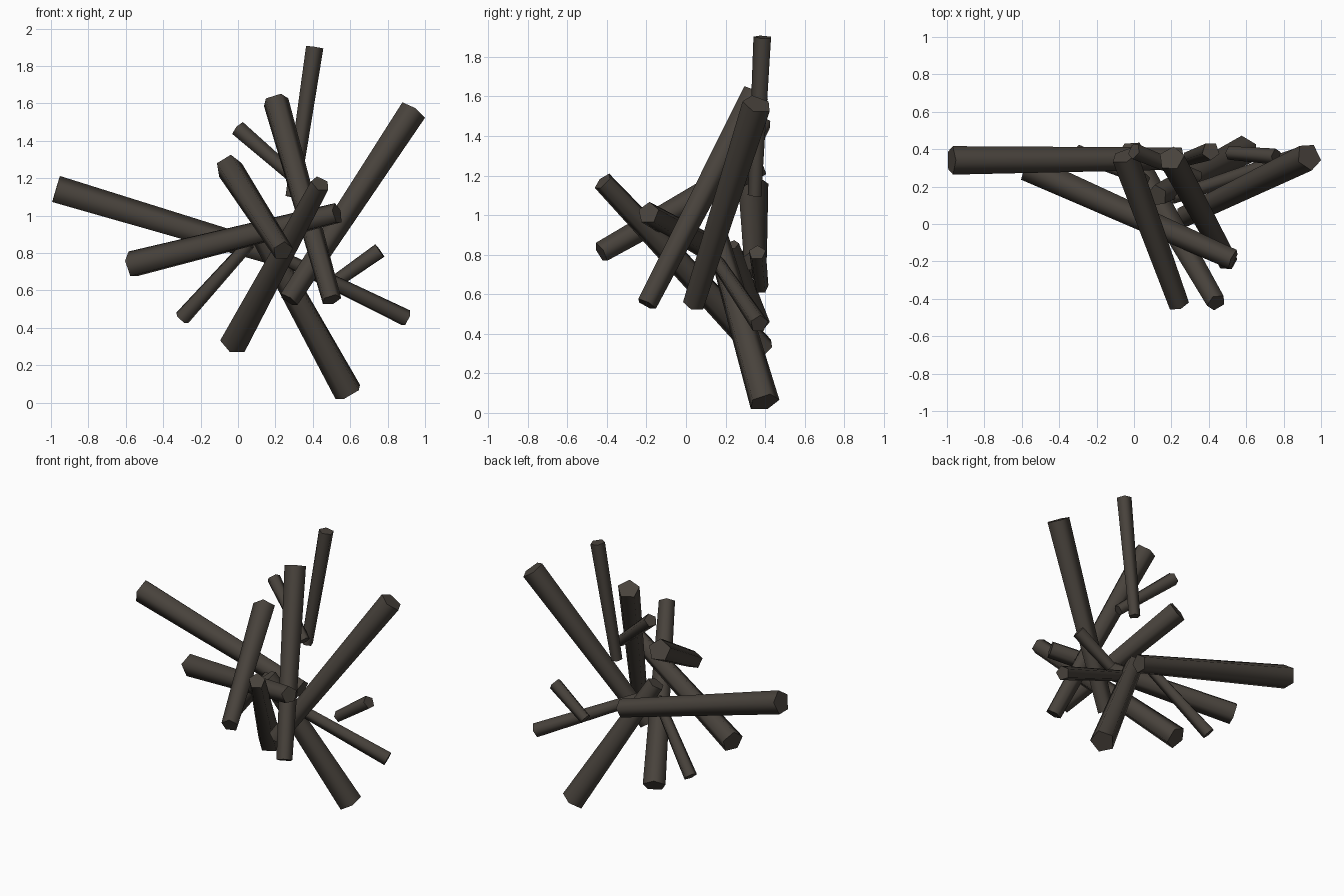
import bpy, bmesh, math
from mathutils import Vector

bark = bpy.data.materials.new("dark_bark")
bark.diffuse_color = (0.065, 0.055, 0.045, 1)

SIDES = 5

# Each stick: name, thick outer end, thin inner end, outer radius, inner radius
STICKS = [
    ("left_log",        (-0.975, 0.34, 1.135), (0.25, 0.35, 0.77),   0.080, 0.062),
    ("cross_log",       (-0.57, 0.30, 0.735),  (0.53, -0.19, 1.01),  0.075, 0.058),
    ("lower_left_twig", (-0.30, 0.38, 0.45),   (0.06, 0.235, 0.85),  0.045, 0.034),
    ("leaning_log",     (-0.025, 0.385, 0.315), (0.44, -0.42, 1.17), 0.076, 0.054),
    ("forward_log",     (-0.05, 0.365, 1.26),  (0.24, -0.43, 0.81),  0.074, 0.057),
    ("upper_log",       (0.20, 0.35, 1.615),   (0.50, -0.20, 0.55),  0.072, 0.054),
    ("upper_left_twig", (0.00, 0.39, 1.465),   (0.34, 0.25, 1.17),   0.045, 0.036),
    ("top_twig",        (0.41, 0.39, 1.90),    (0.29, 0.35, 1.10),   0.049, 0.038),
    ("right_log",       (0.935, 0.36, 1.56),   (0.27, 0.04, 0.55),   0.077, 0.057),
    ("short_twig",      (0.76, 0.36, 0.81),    (0.51, 0.38, 0.635),  0.045, 0.038),
    ("lower_right_twig", (0.90, 0.37, 0.45),   (0.20, 0.14, 0.79),   0.048, 0.036),
    ("bottom_log",      (0.592, 0.395, 0.053), (0.124, 0.152, 0.90), 0.080, 0.060),
]


def stick(name, outer, inner, r_outer, r_inner):
    a, b = Vector(outer), Vector(inner)
    axis = a - b
    bm = bmesh.new()
    bmesh.ops.create_cone(bm, cap_ends=True, segments=SIDES,
                          radius1=r_inner, radius2=r_outer, depth=axis.length)
    # rounded sides, flat sawn ends
    for f in bm.faces:
        f.smooth = len(f.verts) == 4
    for e in bm.edges:
        e.smooth = all(f.smooth for f in e.link_faces)
    me = bpy.data.meshes.new(name)
    bm.to_mesh(me)
    bm.free()
    me.materials.append(bark)
    ob = bpy.data.objects.new(name, me)
    ob.location = (a + b) / 2
    ob.rotation_mode = 'QUATERNION'
    ob.rotation_quaternion = axis.to_track_quat('Z', 'Y')
    bpy.context.collection.objects.link(ob)


for s in STICKS:
    stick(*s)
